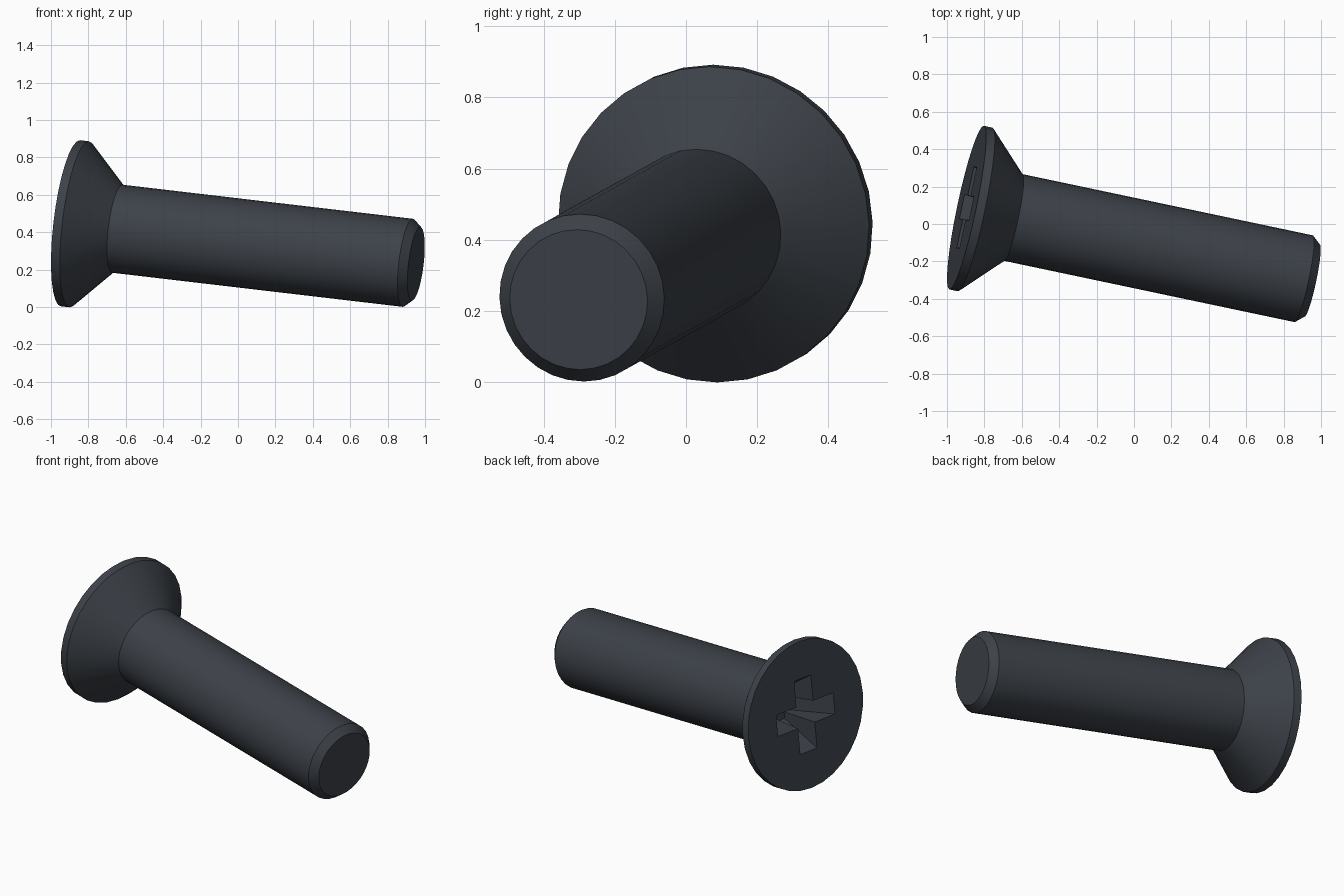
import bpy, bmesh, math
from mathutils import Matrix, Vector

cube = bpy.data.objects.get("Cube")
if cube:
    bpy.data.objects.remove(cube, do_unlink=True)

# Dark blued steel
steel = bpy.data.materials.new("dark_steel")
steel.use_nodes = True
colour = (0.046, 0.054, 0.066, 1)
steel.diffuse_color = colour
steel.node_tree.nodes["Principled BSDF"].inputs["Base Color"].default_value = colour

# Screw frame: local z runs from the head face to the tip
axis = Vector((0.972, -0.205, -0.114)).normalized()
up = (Vector((0, 0, 1)) - axis.z * axis).normalized()
side = axis.cross(up)
frame = Matrix((up, side, axis)).transposed().to_4x4()
frame.translation = (-0.895, 0.0875, 0.448)


def loft(name, rings):
    """Closed solid skinned through matching rings of points."""
    bm = bmesh.new()
    loops = [[bm.verts.new(p) for p in ring] for ring in rings]
    for a, b in zip(loops, loops[1:]):
        for i in range(len(a)):
            j = (i + 1) % len(a)
            bm.faces.new((a[i], a[j], b[j], b[i]))
    bm.faces.new(loops[0])
    bm.faces.new(loops[-1])
    bmesh.ops.recalc_face_normals(bm, faces=bm.faces)
    mesh = bpy.data.meshes.new(name)
    bm.to_mesh(mesh)
    bm.free()
    mesh.materials.append(steel)
    obj = bpy.data.objects.new(name, mesh)
    bpy.context.collection.objects.link(obj)
    obj.matrix_world = frame
    return obj


def circle(radius, depth, sides=32):
    angles = [math.tau * i / sides for i in range(sides)]
    return [(radius * math.cos(a), radius * math.sin(a), depth) for a in angles]


def cross(reach, half, depth):
    arm = [Vector((reach, -half, depth)), Vector((reach, half, depth)),
           Vector((half, half, depth))]
    return [Matrix.Rotation(math.pi / 2 * k, 3, 'Z') @ p
            for k in range(4) for p in arm]


# Countersunk head, shaft and chamfered tip as one turned body
profile = [(0.447, 0), (0.447, 0.048), (0.237, 0.257), (0.237, 1.855), (0.198, 1.9)]
screw = loft("countersunk_screw", [circle(r, z) for r, z in profile])

# Tapered cross recess in the head
cutter = loft("recess_cutter", [cross(0.2285, 0.0655, -0.01),
                                cross(0.223, 0.065, 0),
                                cross(0.09, 0.05, 0.24)])
cutter.hide_render = True
cut = screw.modifiers.new("cross_recess", 'BOOLEAN')
cut.operation = 'DIFFERENCE'
cut.solver = 'EXACT'
cut.object = cutter

bpy.ops.object.select_all(action='DESELECT')
screw.select_set(True)
bpy.context.view_layer.objects.active = screw
bpy.context.view_layer.update()
bpy.ops.object.modifier_apply(modifier=cut.name)
bpy.data.objects.remove(cutter, do_unlink=True)
bpy.ops.object.shade_smooth_by_angle(angle=math.radians(25))
